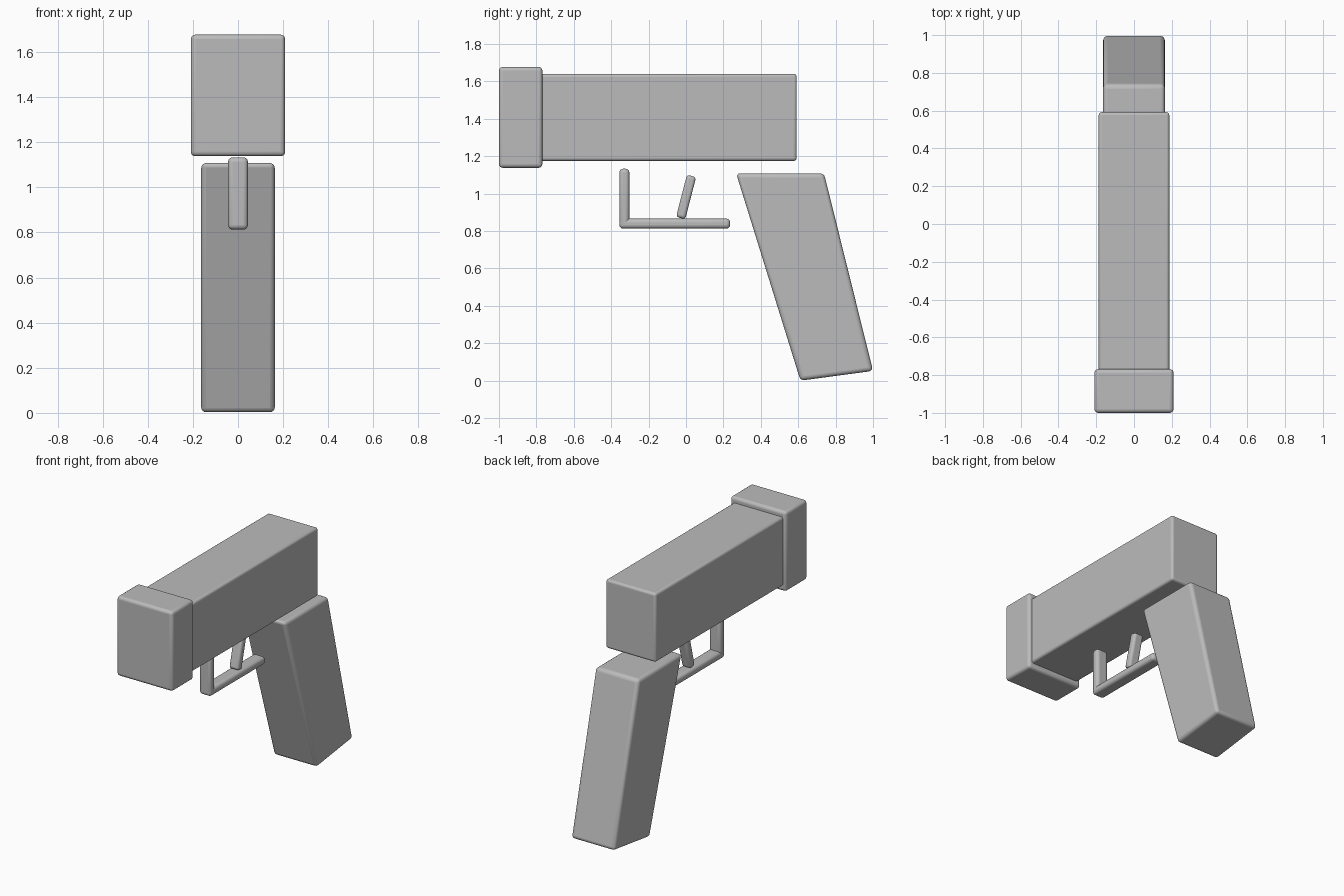
import bpy
import bmesh
import math

cube = bpy.data.objects.get("Cube")
if cube:
    bpy.data.objects.remove(cube, do_unlink=True)

GREY = (0.5, 0.5, 0.5, 1)
mat = bpy.data.materials.new("matte grey")
mat.use_nodes = True
mat.diffuse_color = GREY
mat.node_tree.nodes["Principled BSDF"].inputs["Base Color"].default_value = GREY


def slab(name, profile, half_width, bevel):
    """Extrude a side profile of (y, z) points across x and round its edges."""
    bm = bmesh.new()
    face = bm.faces.new([bm.verts.new((-half_width, y, z)) for y, z in profile])
    grown = bmesh.ops.extrude_face_region(bm, geom=[face])["geom"]
    verts = [v for v in grown if isinstance(v, bmesh.types.BMVert)]
    bmesh.ops.translate(bm, vec=(2 * half_width, 0, 0), verts=verts)
    bmesh.ops.recalc_face_normals(bm, faces=bm.faces)
    mesh = bpy.data.meshes.new(name)
    bm.to_mesh(mesh)
    bm.free()
    mesh.materials.append(mat)
    obj = bpy.data.objects.new(name, mesh)
    bpy.context.collection.objects.link(obj)
    mod = obj.modifiers.new("rounded edges", 'BEVEL')
    mod.width = bevel
    mod.segments = 4
    mod.limit_method = 'ANGLE'
    mod.angle_limit = math.radians(20)
    bpy.ops.object.select_all(action='DESELECT')
    obj.select_set(True)
    bpy.context.view_layer.objects.active = obj
    bpy.ops.object.shade_smooth_by_angle(angle=math.radians(35))
    return obj


def box(y0, y1, z0, z1):
    return [(y0, z0), (y1, z0), (y1, z1), (y0, z1)]


# Upper body and muzzle block
slab("barrel", box(-0.79, 0.592, 1.175, 1.64), 0.187, 0.016)
slab("muzzle_block", box(-1.0, -0.768, 1.138, 1.677), 0.209, 0.02)

# Raked handle
slab("grip", [(0.268, 1.108), (0.738, 1.108), (1.0, 0.052), (0.612, 0.0)], 0.163, 0.022)

# Trigger guard: upright and floor bar
slab("guard_upright", box(-0.356, -0.303, 0.815, 1.133), 0.044, 0.02)
slab("guard_bar", box(-0.356, 0.236, 0.813, 0.866), 0.044, 0.02)

# Tilted trigger
slab("trigger", [(-0.053, 0.876), (-0.004, 0.863), (0.054, 1.088), (0.005, 1.101)], 0.035, 0.016)
